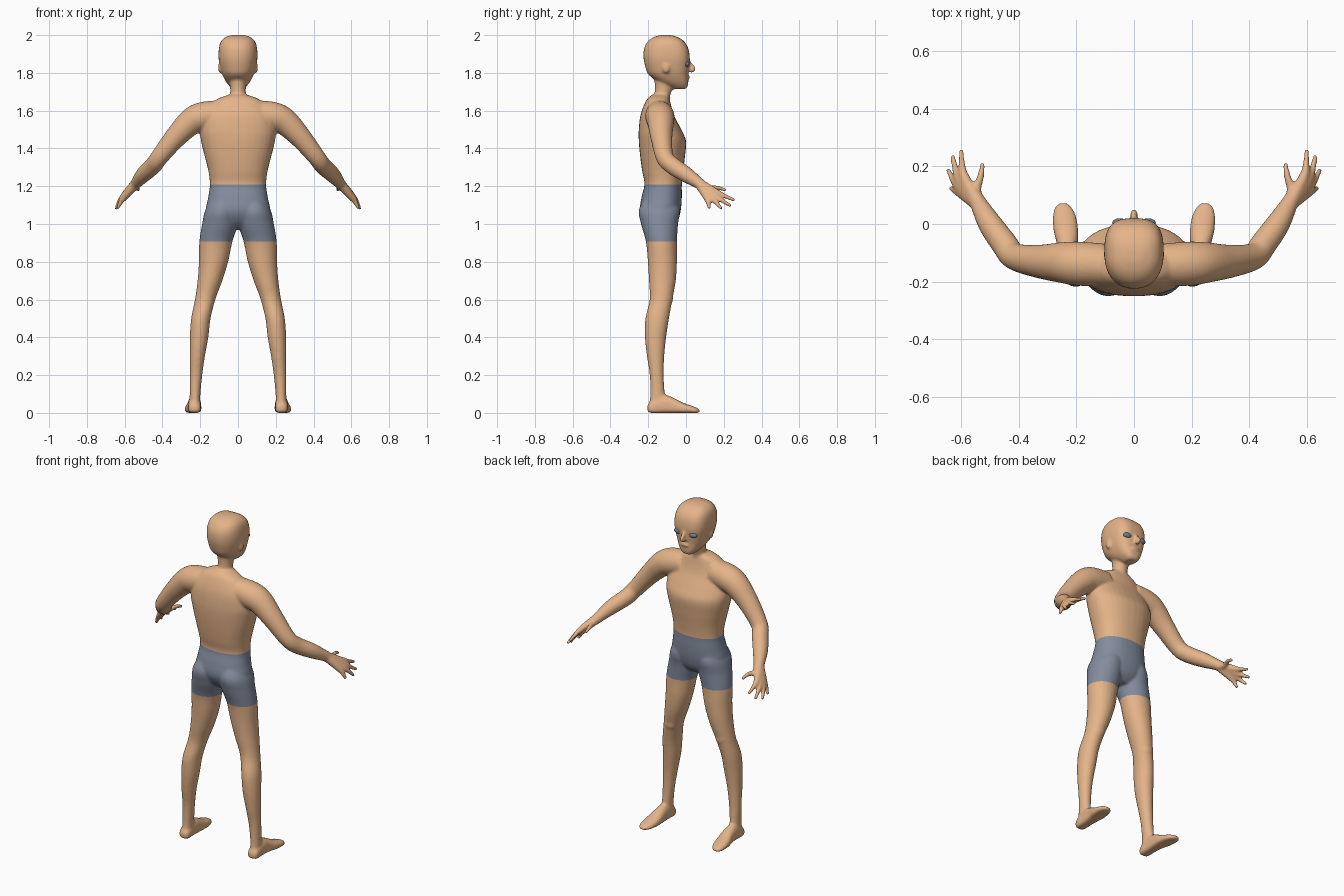
import bpy, bmesh, math
from mathutils import Vector, Matrix

cube = bpy.data.objects.get("Cube")
if cube:
    bpy.data.objects.remove(cube, do_unlink=True)


def material(name, rgb):
    m = bpy.data.materials.new(name)
    m.use_nodes = True
    m.diffuse_color = (*rgb, 1)
    m.node_tree.nodes["Principled BSDF"].inputs["Base Color"].default_value = (*rgb, 1)
    return m


skin = material("skin", (0.78, 0.455, 0.25))
cloth = material("shorts_grey", (0.23, 0.265, 0.345))
eye_blue = material("eye_blue", (0.17, 0.21, 0.31))

SIDES = 32
bm = bmesh.new()


def smooth_rows(rows, steps=5):
    """Catmull-Rom interpolation between rows of numbers."""
    rows = [Vector(r) for r in rows]
    out = []
    for i in range(len(rows) - 1):
        a, b = rows[max(i - 1, 0)], rows[i]
        c, d = rows[i + 1], rows[min(i + 2, len(rows) - 1)]
        for k in range(steps):
            t = k / steps
            out.append(0.5 * (2 * b + (c - a) * t + (2 * a - 5 * b + 4 * c - d) * t**2
                              + (3 * b - a - 3 * c + d) * t**3))
    return out + [rows[-1]]


def skin_rings(rings):
    """Bridge rings of points and close both ends."""
    loops = [[bm.verts.new(p) for p in ring] for ring in rings]
    for a, b in zip(loops, loops[1:]):
        for i in range(SIDES):
            j = (i + 1) % SIDES
            bm.faces.new((a[i], a[j], b[j], b[i]))
    bm.faces.new(loops[0][::-1])
    bm.faces.new(loops[-1])


def stack(rows, side=1, along="z", plus=2.0, minus=2.0):
    """Loft rows of (position, x min, x max, low, high); plus/minus square off each half."""
    rings = []
    for p, x0, x1, lo, hi in smooth_rows(rows):
        ring = []
        for i in range(SIDES):
            a = math.tau * i / SIDES
            c, s = math.cos(a), math.sin(a)
            n = 2 / (plus if s > 0 else minus)
            x = (x0 + x1) / 2 + (x1 - x0) / 2 * math.copysign(abs(c) ** n, c)
            w = (lo + hi) / 2 + (hi - lo) / 2 * math.copysign(abs(s) ** n, s)
            ring.append((side * x, w, p) if along == "z" else (side * x, p, w))
        rings.append(ring)
    skin_rings(rings)


def tube(rows, side=1):
    """Round limb through rows of (x, y, z, radius)."""
    pts = smooth_rows(rows)
    rings = []
    for i, p in enumerate(pts):
        t = (pts[min(i + 1, len(pts) - 1)].xyz - pts[max(i - 1, 0)].xyz).normalized()
        u = t.cross(Vector((1, 0, 1))).normalized()
        v = t.cross(u)
        ring = []
        for k in range(SIDES):
            a = math.tau * k / SIDES
            q = p.xyz + p.w * (u * math.cos(a) + v * math.sin(a))
            ring.append((side * q.x, q.y, q.z))
        rings.append(ring)
    skin_rings(rings)


def blob(target, centre, radii):
    bmesh.ops.create_uvsphere(target, u_segments=24, v_segments=14, radius=1,
                              matrix=Matrix.Translation(centre) @ Matrix.Diagonal((*radii, 1)))


# Torso: height, half width, back, front
torso = [(1.685, .045, -.178, -.09), (1.655, .12, -.21, -.085), (1.58, .18, -.24, -.065),
         (1.5, .2, -.25, -.025), (1.44, .196, -.25, 0), (1.36, .177, -.243, -.005),
         (1.28, .157, -.232, -.015), (1.21, .149, -.22, -.022), (1.14, .158, -.236, -.022),
         (1.07, .17, -.243, -.028), (1.01, .14, -.215, -.045), (.97, .08, -.17, -.08)]
stack([(z, -w, w, b, f) for z, w, b, f in torso], plus=2.2, minus=2.3)

# Neck and head
neck = [(1.6, .08, -.19, -.08), (1.67, .046, -.17, -.085), (1.72, .042, -.165, -.07),
        (1.79, .05, -.17, -.06)]
stack([(z, -w, w, b, f) for z, w, b, f in neck])
head = [(1.714, .026, -.07, -.005), (1.725, .04, -.09, .008), (1.75, .062, -.145, .012),
        (1.79, .083, -.198, .012), (1.83, .095, -.215, .016), (1.88, .103, -.225, .02),
        (1.93, .101, -.222, .012), (1.967, .09, -.202, -.01), (1.99, .065, -.17, -.045),
        (2.001, .03, -.13, -.085)]
stack([(z, -w, w, b, f) for z, w, b, f in head], plus=3, minus=2.2)
tube([(0, .012, 1.865, .008), (0, .024, 1.845, .01), (0, .042, 1.822, .012), (0, .02, 1.81, .014)])
blob(bm, (0, .01, 1.777), (.026, .012, .009))

# Finger rows: knuckle, middle and tip
fingers = [((.548, .115, 1.19), (.533, .165, 1.192), (.525, .214, 1.178)),
           ((.588, .16, 1.168), (.598, .205, 1.148), (.6, .259, 1.125)),
           ((.602, .15, 1.152), (.62, .19, 1.125), (.631, .238, 1.095)),
           ((.608, .132, 1.143), (.63, .157, 1.115), (.646, .19, 1.079)),
           ((.605, .11, 1.138), (.624, .118, 1.11), (.638, .125, 1.081))]

for side in (-1, 1):
    # Ear and kneecap
    blob(bm, (side * .094, -.105, 1.827), (.012, .02, .03))
    blob(bm, (side * .172, -.09, .61), (.035, .022, .04))
    # Arm
    tube([(.1, -.142, 1.582, .073), (.19, -.138, 1.568, .077), (.25, -.134, 1.54, .071),
          (.33, -.13, 1.46, .058), (.415, -.113, 1.355, .047), (.45, -.07, 1.308, .046),
          (.5, 0, 1.262, .042), (.537, .065, 1.218, .031), (.55, .09, 1.2, .028)], side)
    # Hand: each finger runs from the wrist so the bases fuse into a palm
    for knuckle, mid, tip in fingers:
        tube([(.54, .07, 1.215, .027), (*knuckle, .018), (*mid, .0125), (*tip, .009)], side)
    # Leg: height, inner, outer, back, front
    stack([(1.17, .05, .11, -.19, -.08), (1.08, .004, .17, -.249, -.034), (1.0, .002, .19, -.238, -.042),
           (.905, .03, .205, -.212, -.048), (.8, .052, .207, -.202, -.048),
           (.7, .083, .214, -.196, -.054), (.6, .12, .228, -.192, -.072),
           (.5, .145, .248, -.215, -.09), (.4, .157, .255, -.217, -.105),
           (.3, .175, .256, -.207, -.115), (.2, .189, .256, -.192, -.118),
           (.1, .199, .256, -.19, -.112), (.04, .199, .258, -.195, -.105)], side)
    # Foot: depth, inner, outer, sole, instep
    stack([(-.204, .212, .245, .01, .04), (-.185, .198, .262, .0, .062), (-.12, .197, .264, .0, .095),
           (-.07, .195, .268, .0, .082), (-.02, .194, .28, .0, .056), (.03, .202, .282, .0, .038),
           (.06, .218, .274, .0, .026), (.073, .232, .26, .004, .016)],
          side, along="y", plus=2, minus=4)

# Fuse every form into one continuous body
mesh = bpy.data.meshes.new("body_forms")
bmesh.ops.recalc_face_normals(bm, faces=bm.faces)
bm.to_mesh(mesh)
bm.free()
body = bpy.data.objects.new("body", mesh)
bpy.context.collection.objects.link(body)
remesh = body.modifiers.new("fuse", "REMESH")
remesh.mode = "VOXEL"
remesh.voxel_size = 0.006
blend = body.modifiers.new("blend", "SMOOTH")
blend.factor = 0.5
blend.iterations = 12
fused = bpy.data.meshes.new_from_object(body.evaluated_get(bpy.context.evaluated_depsgraph_get()))
body.modifiers.clear()
fused.materials.clear()
fused.materials.append(skin)
fused.materials.append(cloth)

# Cut clean hems and colour the shorts between them
HEM, WAIST = .907, 1.21
bm = bmesh.new()
bm.from_mesh(fused)
for z in (HEM, WAIST):
    bmesh.ops.bisect_plane(bm, geom=bm.verts[:] + bm.edges[:] + bm.faces[:],
                           plane_co=(0, 0, z), plane_no=(0, 0, 1))
for f in bm.faces:
    c = f.calc_center_median()
    f.material_index = 1 if HEM < c.z < WAIST and abs(c.x) < .3 else 0
    f.smooth = True
bm.to_mesh(fused)
bm.free()
body.data = fused

# Eyes: the face looks toward +y
for name, side in (("left_eye", 1), ("right_eye", -1)):
    bm = bmesh.new()
    blob(bm, (side * .049, .003, 1.847), (.027, .017, .016))
    for f in bm.faces:
        f.smooth = True
    eye = bpy.data.meshes.new(name)
    bm.to_mesh(eye)
    bm.free()
    eye.materials.append(eye_blue)
    bpy.context.collection.objects.link(bpy.data.objects.new(name, eye))
